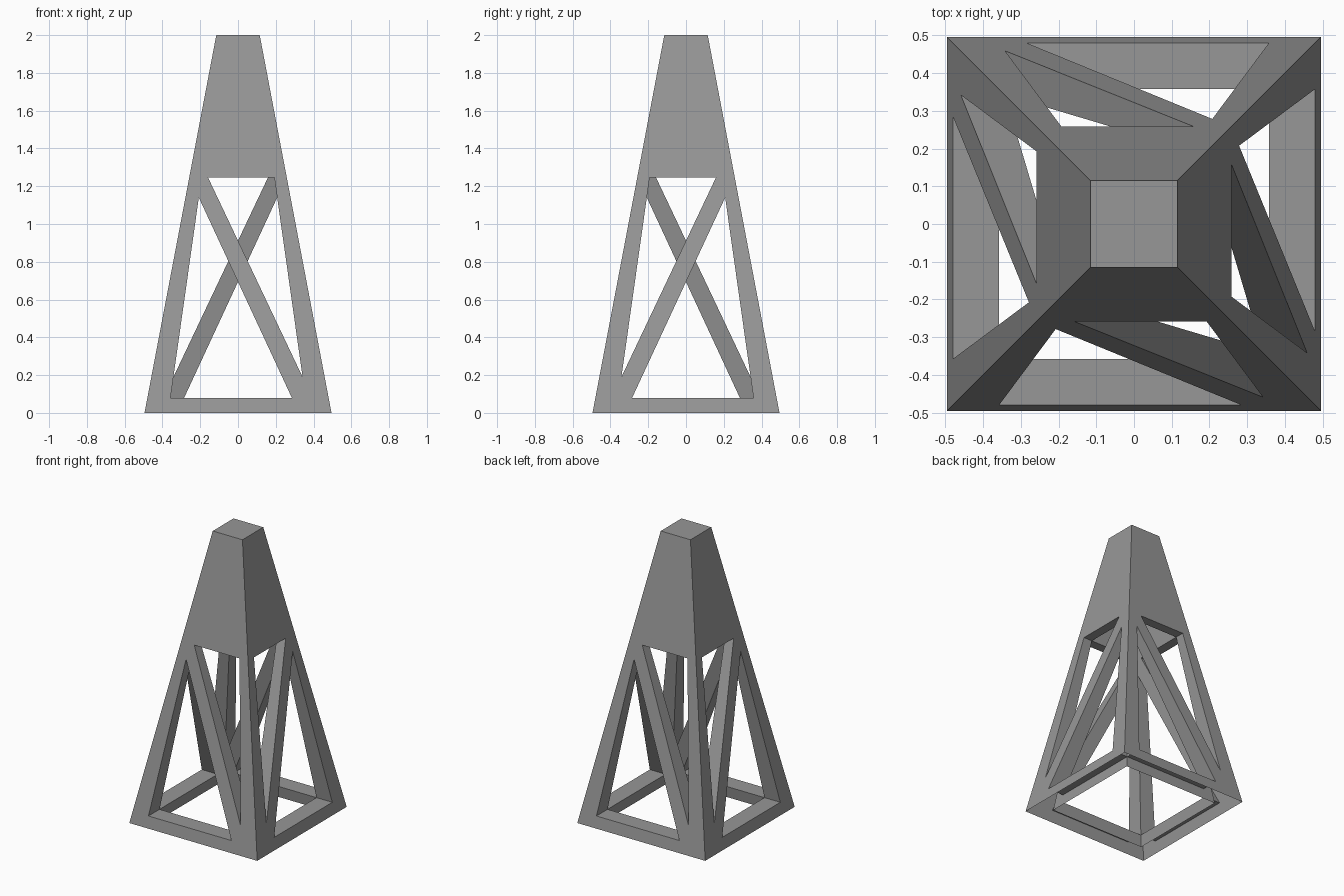
import bpy, bmesh

if "Cube" in bpy.data.objects:
    bpy.data.objects.remove(bpy.data.objects["Cube"])

H = 2.0        # tower height
K = 0.745      # inner shell size relative to outer shell
TOP = 1.245    # height where the solid upper panel starts


def half(z):
    return 0.495 - 0.19 * z


bm = bmesh.new()


def add_side(place, flip):
    """One lattice side; place(u, depth, z) puts a front-view point in space."""
    def face(pts):
        vs = [bm.verts.new(place(*p)) for p in pts]
        bm.faces.new(vs[::-1] if flip else vs)

    # corners of the two triangular openings (u, z)
    a, b, c = (-K * half(.08), .08), (.285, .08), (-K * half(1.14), 1.14)
    d, e, f = (-.158, TOP), (K * half(TOP), TOP), (K * half(.19), .19)

    for s in (1, K):
        def edge(sign, z):
            return (sign * s * half(z), z)
        bl, br = edge(-1, 0), edge(1, 0)
        l, r = edge(-1, TOP), edge(1, TOP)
        tl, tr = edge(-1, H), edge(1, H)
        # base bar, diagonal brace, upper panel
        polys = [[bl, br, b, a], [c, b, f, d], [b, br, f], [c, d, l]]
        if s == 1:
            # corner legs show on the outer shell only
            polys += [[bl, a, c, l], [br, r, e, f], [l, d, e, r, tr, tl]]
        else:
            polys += [[l, d, e, tr, tl]]
        for poly in polys:
            pts = [(u, s * half(z), z) for u, z in poly]
            face(pts if s == 1 else pts[::-1])

    # walls of the openings between both shells
    for hole in ([a, b, c], [d, f, e]):
        for p, q in zip(hole, hole[1:] + hole[:1]):
            face([(p[0], half(p[1]), p[1]), (q[0], half(q[1]), q[1]),
                  (q[0], K * half(q[1]), q[1]), (p[0], K * half(p[1]), p[1])])


# front and back, then the mirrored right and left sides
for s in (1, -1):
    add_side(lambda u, d, z: (s * u, -s * d, z), False)
    add_side(lambda u, d, z: (s * d, -s * u, z), True)

# flat top
t = half(H)
bm.faces.new([bm.verts.new((x, y, H)) for x, y in ((-t, -t), (t, -t), (t, t), (-t, t))])

bmesh.ops.remove_doubles(bm, verts=bm.verts, dist=0.0005)
me = bpy.data.meshes.new("lattice_tower")
bm.to_mesh(me)
bm.free()

# dark grey metal
mat = bpy.data.materials.new("dark_grey")
mat.diffuse_color = (0.31, 0.31, 0.31, 1)
mat.use_nodes = True
mat.node_tree.nodes["Principled BSDF"].inputs["Base Color"].default_value = mat.diffuse_color
me.materials.append(mat)
bpy.context.collection.objects.link(bpy.data.objects.new("lattice_tower", me))
